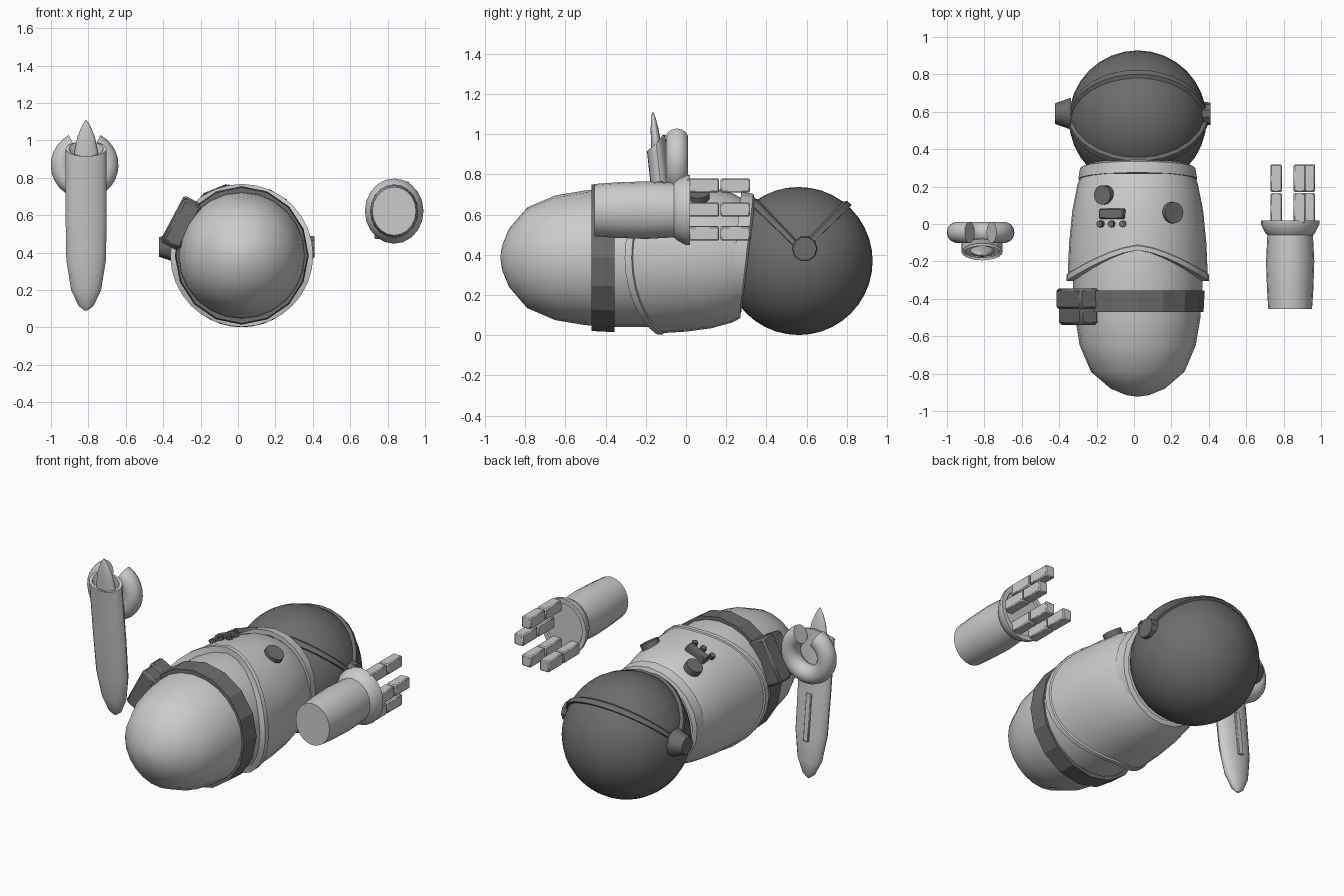
import bpy, math
from mathutils import Vector, Matrix

if "Cube" in bpy.data.objects:
    bpy.data.objects.remove(bpy.data.objects["Cube"])

CX, CZ = 0.02, 0.385
dark = bpy.data.materials.new("dark_grey")
dark.diffuse_color = (0.15, 0.15, 0.15, 1)
dark.use_nodes = True
dark.node_tree.nodes["Principled BSDF"].inputs["Base Color"].default_value = dark.diffuse_color


def finish(ob, mat=None, angle=35):
    if mat:
        ob.data.materials.append(mat)
    bpy.ops.object.select_all(action='DESELECT')
    ob.select_set(True)
    bpy.context.view_layer.objects.active = ob
    bpy.ops.object.shade_smooth_by_angle(angle=math.radians(angle))
    return ob


def loft(name, rings, caps=True, wrap=False, mat=None, angle=35):
    """Skin a list of equal-length closed rings of points."""
    n, m = len(rings[0]), len(rings)
    verts = [p for r in rings for p in r]
    faces = []
    for i in range(m if wrap else m - 1):
        a, b = i * n, ((i + 1) % m) * n
        faces += [(a + j, a + (j + 1) % n, b + (j + 1) % n, b + j) for j in range(n)]
    if caps and not wrap:
        faces += [tuple(range(n))[::-1], tuple(range((m - 1) * n, m * n))]
    me = bpy.data.meshes.new(name)
    me.from_pydata(verts, [], faces)
    ob = bpy.data.objects.new(name, me)
    bpy.context.collection.objects.link(ob)
    bpy.context.view_layer.objects.active = ob
    ob.select_set(True)
    bpy.ops.object.mode_set(mode='EDIT')
    bpy.ops.mesh.select_all(action='SELECT')
    bpy.ops.mesh.normals_make_consistent(inside=False)
    bpy.ops.object.mode_set(mode='OBJECT')
    return finish(ob, mat, angle)


def ring_y(y, rx, rz, n, cx=CX, cz=CZ, yf=None):
    """Ellipse around the y axis; yf shifts y by angle."""
    pts = []
    for j in range(n):
        a = 2 * math.pi * j / n
        pts.append((cx + rx * math.cos(a), y + (yf(a) if yf else 0), cz + rz * math.sin(a)))
    return pts


def box(name, size, matrix, mat=None, bevel=0.006):
    bpy.ops.mesh.primitive_cube_add(size=1)
    ob = bpy.context.object
    ob.name = name
    ob.data.transform(Matrix.Diagonal((*size, 1)))
    ob.matrix_world = matrix
    if bevel:
        b = ob.modifiers.new("bevel", 'BEVEL')
        b.width, b.segments = bevel, 1
    return finish(ob, mat, 25)


def on_body(x, y, r):
    """Matrix on the upper body surface, local z pointing outward."""
    a = math.asin((x - CX) / r)
    pos = Vector((x, y, CZ + r * math.cos(a)))
    return Matrix.Translation(pos) @ Matrix.Rotation(a, 4, 'Y')


def disk(name, rad, h, matrix, n=16, top=None, mat=dark):
    bpy.ops.mesh.primitive_cone_add(vertices=n, radius1=rad, radius2=top or rad, depth=h)
    ob = bpy.context.object
    ob.name = name
    ob.matrix_world = matrix
    return finish(ob, mat)


# Helmet sphere
bpy.ops.mesh.primitive_uv_sphere_add(segments=32, ring_count=20, radius=0.368,
                                     location=(CX, 0.56, 0.369))
bpy.context.object.name = "helmet"
finish(bpy.context.object, dark)


# Raised visor frame, folded at the ears
def frame_pt(t, w, r):
    s = math.sin(t)
    d = Vector((math.cos(t), s * (0.72 - w) + 0.04, 0.1 + 0.7 * abs(s) + 1.6 * w))
    return Vector((CX, 0.56, 0.369)) + d.normalized() * r


section = [(0, 0.35), (0, 0.384), (0.05, 0.384), (0.085, 0.36)]
loft("visor_frame", [[frame_pt(2 * math.pi * i / 32, w, r) for w, r in section]
                     for i in range(32)], wrap=True, mat=dark)

# Ear caps
for name, sx, x, r1, r2, h in (("ear_cap_right", 1, 0.375, 0.065, 0.06, 0.07),
                               ("ear_cap_left", -1, -0.38, 0.085, 0.055, 0.085)):
    disk(name, r1, h, Matrix.Translation((x, 0.59, 0.43)) @ Matrix.Rotation(sx * math.pi / 2, 4, 'Y'),
         10, r2)

# Collar ring, tilted
tilt = lambda a: 0.035 * math.sin(a)
loft("collar", [ring_y(y, r, r, 20, cz=0.395, yf=tilt) for y, r in
                ((0.24, 0.29), (0.24, 0.318), (0.30, 0.308), (0.31, 0.28))], wrap=True)

# Jacket with arched hem
N = 32
hem = lambda a: -0.14 - 0.165 * abs(math.cos(a)) ** 1.5
prof = [(0, 0.30), (0.1, 0.322), (0.35, 0.350), (0.65, 0.367), (0.93, 0.374),
        (0.94, 0.382), (1.0, 0.382), (1.0, 0.34)]
rings = []
for f, r in prof:
    rings.append([(CX + r * math.cos(a), 0.27 + f * (hem(a) - 0.27), CZ + r * math.sin(a))
                  for a in (2 * math.pi * j / N for j in range(N))])
loft("jacket", rings, caps=False)

# Lower body
loft("lower_body", [ring_y(y, r, r, 24) for y, r in
                    ((0.1, 0.30), (-0.1, 0.345), (-0.35, 0.345), (-0.5, 0.335), (-0.65, 0.31),
                     (-0.79, 0.25), (-0.88, 0.145), (-0.915, 0.06), (-0.922, 0.01))], angle=60)

# Belt
loft("belt", [ring_y(y, r, r + 0.012, 16) for y, r in
              ((-0.47, 0.325), (-0.47, 0.352), (-0.355, 0.358), (-0.355, 0.325))],
     wrap=True, mat=dark, angle=15)

# Belt pouch: body and flap
pm = Matrix.Translation((CX, -0.445, CZ)) @ Matrix.Rotation(math.radians(-62), 4, 'Y')
box("pouch", (0.26, 0.19, 0.11), pm @ Matrix.Translation((0, 0, 0.36)), dark, 0.015)
box("pouch_flap", (0.28, 0.11, 0.125), pm @ Matrix.Translation((0, 0.045, 0.36)), dark, 0.012)

# Chest controls
disk("chest_dial_left", 0.052, 0.04, on_body(-0.16, 0.155, 0.348))
disk("chest_dial_right", 0.057, 0.04, on_body(0.205, 0.06, 0.36))
box("chest_panel", (0.14, 0.055, 0.05), on_body(-0.115, 0.055, 0.36), dark)
for i in range(3):
    disk(f"chest_button_{i}", 0.018, 0.04, on_body(-0.175 + 0.058 * i, 0, 0.365), 10)

# Open hand: sleeve with flared cuff
HX, HZ = 0.835, 0.622
loft("sleeve", [ring_y(y, r, r * 1.11, 20, HX, HZ) for y, r in
                ((-0.455, 0.117), (-0.35, 0.124), (-0.2, 0.129), (-0.06, 0.122), (-0.045, 0.135),
                 (-0.0, 0.157), (0.02, 0.157), (0.02, 0.13), (0.01, 0.125))])
# Fingers in two segments
for i, (x, z) in enumerate(((0.885, 0.745), (0.937, 0.625), (0.885, 0.505), (0.76, 0.508))):
    for k, (y0, y1) in enumerate(((0.005, 0.165), (0.172, 0.318))):
        box(f"finger_{i}_{k}", (0.063, y1 - y0, 0.07),
            Matrix.Translation((x, (y0 + y1) / 2, z)))

# Curled open ring hand
TX, TY, TZ = -0.82, -0.045, 0.868
rings = []
for i in range(25):
    a = math.radians(28 + (332 - 28) * i / 24)
    rings.append([(TX + (0.124 + 0.057 * math.cos(b)) * math.sin(a), TY + 0.057 * math.sin(b),
                   TZ + (0.124 + 0.057 * math.cos(b)) * math.cos(a))
                  for b in (2 * math.pi * j / 14 for j in range(14))])
loft("curled_ring", rings)

# Leaning sheath with slanted mouth
axis_y = lambda z: -0.148 - 0.11 * (z - 0.95)


def sheath_ring(z, rx, ry, slant=0):
    pts = []
    for j in range(20):
        a = 2 * math.pi * j / 20
        zz = z + slant * math.sin(a)
        pts.append((-0.812 + rx * math.cos(a), axis_y(zz) + ry * math.sin(a), zz))
    return pts


loft("sheath", [sheath_ring(*p) for p in
                ((0.09, 0.008, 0.006), (0.115, 0.04, 0.025), (0.2, 0.08, 0.042),
                 (0.36, 0.106, 0.05), (0.6, 0.11, 0.05), (0.955, 0.11, 0.05, 0.04),
                 (0.955, 0.092, 0.036, 0.04), (0.9, 0.088, 0.034, 0.03))])
# Tip sticking out of the sheath
loft("inner_tip", [sheath_ring(*p) for p in
                   ((0.85, 0.068, 0.03), (0.94, 0.062, 0.027), (1.02, 0.047, 0.02),
                    (1.08, 0.022, 0.012), (1.108, 0.003, 0.003))], angle=60)
# Strip on the back of the sheath
box("sheath_strip", (0.035, 0.02, 0.29),
    Matrix.Translation((-0.812, axis_y(0.47) + 0.05, 0.47)) @ Matrix.Rotation(0.11, 4, 'X'), None, 0.004)
